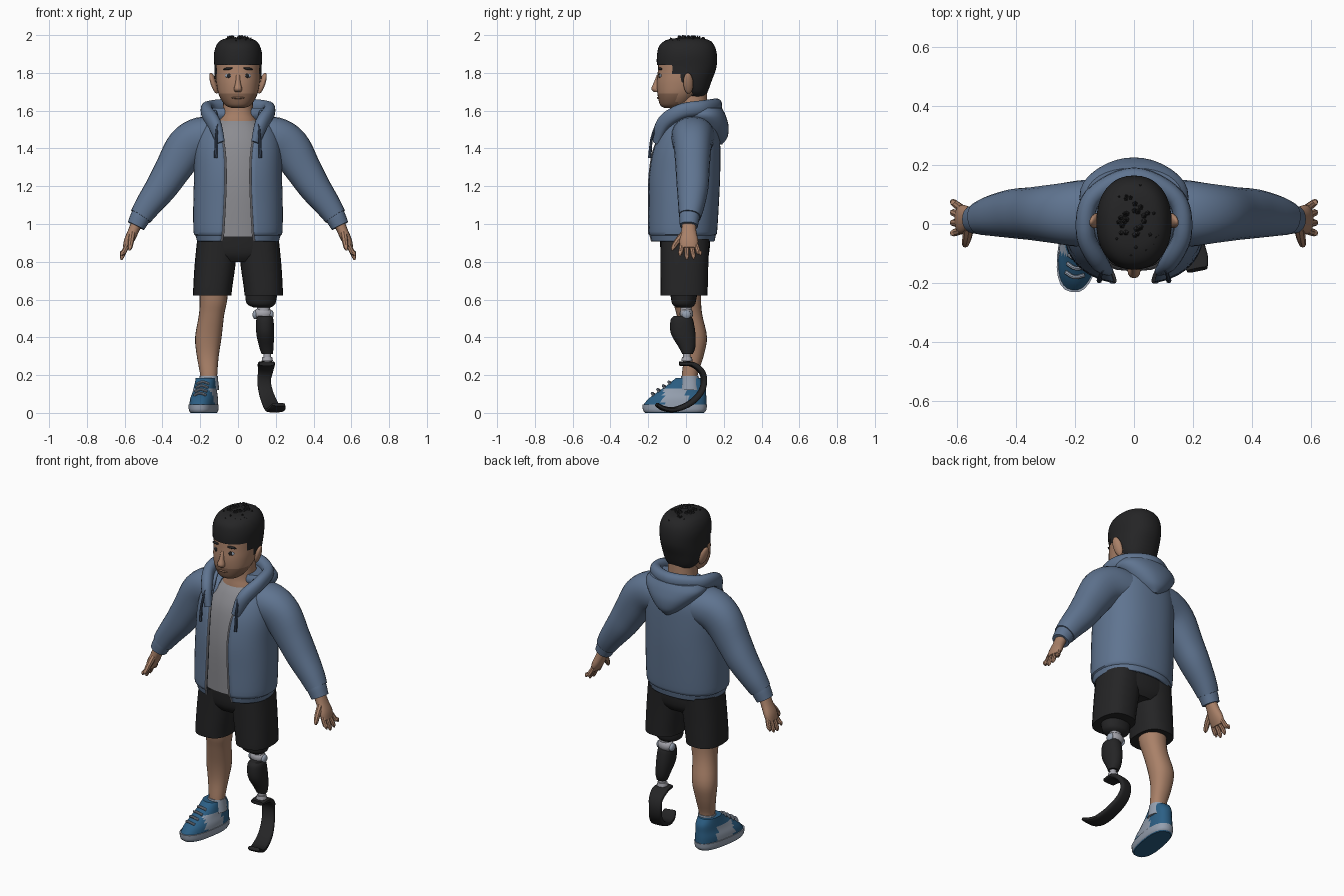
import bpy, bmesh, math, random
from mathutils import Vector, Matrix

random.seed(4)


def mat(name, r, g, b):
    m = bpy.data.materials.new(name)
    m.diffuse_color = (r, g, b, 1)
    return m


SKIN = mat("skin", 0.40, 0.22, 0.14)
STUBBLE = mat("stubble_skin", 0.25, 0.135, 0.085)
BLACK = mat("black", 0.018, 0.018, 0.019)
JACKET = mat("jacket_blue", 0.115, 0.175, 0.28)
TRIM = mat("dark_blue_trim", 0.05, 0.075, 0.125)
SHIRT = mat("shirt_grey", 0.26, 0.26, 0.28)
SHOE = mat("shoe_blue", 0.025, 0.115, 0.235)
PALE = mat("pale_grey", 0.30, 0.35, 0.43)
METAL = mat("metal_grey", 0.38, 0.38, 0.42)


def finish(name, bm, mats, rule=None):
    bmesh.ops.recalc_face_normals(bm, faces=bm.faces)
    for f in bm.faces:
        f.material_index = rule(f.calc_center_median()) if rule else 0
    me = bpy.data.meshes.new(name)
    bm.to_mesh(me)
    bm.free()
    for m in mats:
        me.materials.append(m)
    ob = bpy.data.objects.new(name, me)
    bpy.context.collection.objects.link(ob)
    return ob


def smooth_rows(rows, sub):
    """Catmull-Rom resampling of whole section rows."""
    out, k = [], len(rows)
    for i in range(k - 1):
        q = [rows[max(i - 1, 0)], rows[i], rows[i + 1], rows[min(i + 2, k - 1)]]
        for j in range(sub):
            t = j / sub
            out.append([0.5 * (2 * b + (c - a) * t + (2 * a - 5 * b + 4 * c - d) * t * t
                               + (3 * b - a - 3 * c + d) * t ** 3) for a, b, c, d in zip(*q)])
    return out + [list(rows[-1])]


def loft(name, rows, mats, ref=None, n=24, sub=4, p=2.2, rule=None, keep=None, matrix=None):
    """Rows are x, y, z, half width, half depth and, optionally, half gap at the front.
    Sections are level unless ref is given; then they follow the path."""
    rows = smooth_rows(rows, sub)
    gap = len(rows[0]) > 5
    bm, rings = bmesh.new(), []
    for i, r in enumerate(rows):
        c, a, b = Vector(r[:3]), max(r[3], 0.002), max(r[4], 0.002)
        side, up = Vector((1, 0, 0)), Vector((0, 1, 0))
        if ref:
            t = (Vector(rows[min(i + 1, len(rows) - 1)][:3]) - Vector(rows[max(i - 1, 0)][:3])).normalized()
            v = Vector(ref)
            side = (v - t * v.dot(t)).normalized()
            up = t.cross(side)
        a0 = math.asin(min(1, r[5] / a) ** (p / 2)) if gap else 0
        ring = []
        for k in range(n):
            th = a0 + (2 * math.pi - 2 * a0) * k / (n - 1 if gap else n)
            s, co = math.sin(th), -math.cos(th)
            ring.append(bm.verts.new(c + side * a * math.copysign(abs(s) ** (2 / p), s)
                                     + up * b * math.copysign(abs(co) ** (2 / p), co)))
        rings.append(ring)
    for A, B in zip(rings, rings[1:]):
        for k in range(n - 1 if gap else n):
            j = (k + 1) % n
            bm.faces.new((A[k], A[j], B[j], B[k]))
    if not gap:
        bm.faces.new(rings[0])
        bm.faces.new(rings[-1])
    if keep:
        bmesh.ops.delete(bm, geom=[f for f in bm.faces if not keep(f.calc_center_median())], context='FACES')
    ob = finish(name, bm, mats, rule)
    if matrix:
        ob.data.transform(matrix)
    return ob


def ball(name, loc, size, m, rot=(0, 0, 0)):
    bm = bmesh.new()
    bmesh.ops.create_uvsphere(bm, u_segments=16, v_segments=10, radius=1)
    ob = finish(name, bm, [m])
    ob.location, ob.scale, ob.rotation_euler = loc, size, rot
    return ob


# Head, neck and face
loft("neck", [(0, .03, 1.48, .125, .1), (0, .03, 1.55, .1, .092), (0, .03, 1.6, .082, .085),
              (0, .03, 1.72, .075, .08)], [SKIN])
loft("head", [(0, -.08, 1.615, .035, .035), (0, -.065, 1.63, .068, .072), (0, -.045, 1.68, .1, .105),
              (0, -.02, 1.74, .114, .135), (0, 0, 1.8, .119, .15), (0, .005, 1.88, .117, .146),
              (0, .005, 1.94, .09, .115), (0, .005, 1.965, .03, .04)], [SKIN, STUBBLE], n=32, sub=5,
     rule=lambda c: int(c.z < 1.695 and c.y < -.05))
loft("nose", [(0, -.142, 1.79, .011, .012), (0, -.154, 1.75, .013, .016), (0, -.158, 1.715, .022, .026),
              (0, -.152, 1.698, .014, .016)], [SKIN], n=12)
ball("mouth", (0, -.146, 1.668), (.034, .008, .006), STUBBLE)
for s in (1, -1):
    ball("ear", (s * .128, .012, 1.745), (.016, .027, .058), SKIN, (.15, s * .28, s * .3))
    ball("eye_white", (s * .05, -.137, 1.785), (.02, .006, .011), PALE, (0, 0, s * .3))
    ball("iris", (s * .049, -.141, 1.785), (.011, .005, .012), BLACK, (0, 0, s * .3))
    ball("eyebrow", (s * .054, -.137, 1.822), (.027, .008, .007), BLACK, (0, s * .12, s * .3))


# Hair cut to a hairline, with short tufts
def hairline(c):
    return c.z > (1.845 if c.y < -.065 else 1.79 if c.y < -.015 else 1.75 if c.y < .03 else 1.66)


loft("hair", [(0, .05, 1.665, .06, .045), (0, .03, 1.7, .1, .085), (0, 0, 1.76, .122, .137),
              (0, .004, 1.83, .125, .157), (0, .005, 1.9, .127, .158), (0, .005, 1.95, .112, .142),
              (0, .01, 1.978, .08, .1), (0, .01, 1.986, .02, .03)], [BLACK], n=40, sub=6, keep=hairline)
bm = bmesh.new()
for i in range(36):
    a, q = random.uniform(0, 2 * math.pi), random.uniform(.2, 1)
    pos = Vector((.095 * q * math.cos(a), .01 + .125 * q * math.sin(a), 1.983 - .035 * q ** 3))
    tilt = Matrix.Rotation(.6 * q, 4, Vector((-math.sin(a), math.cos(a), 0)))
    bmesh.ops.create_cone(bm, segments=5, radius1=.022, radius2=.002, depth=.034,
                          matrix=Matrix.Translation(pos) @ tilt)
finish("hair_tufts", bm, [BLACK])

# Shirt and open jacket
loft("shirt", [(0, -.01, .93, .19, .145), (0, 0, 1.2, .195, .16), (0, .01, 1.4, .18, .145),
               (0, .02, 1.5, .14, .115), (0, .03, 1.55, .1, .088)], [SHIRT])
body = [(0, -.02, .91, .21, .165, .085), (0, -.02, .945, .22, .172, .08), (0, -.02, .96, .229, .178, .078),
        (0, -.015, 1.1, .23, .182, .07), (0, -.01, 1.25, .226, .184, .065), (0, 0, 1.38, .224, .175, .07),
        (0, .015, 1.47, .21, .157, .085), (0, .03, 1.54, .175, .13, .1), (0, .04, 1.6, .135, .1, .115)]
jacket = loft("jacket_body", body, [JACKET], n=48, p=2.3)
mod = jacket.modifiers.new("cloth", 'SOLIDIFY')
mod.thickness, mod.offset = .014, 0
collar = [(.092, -.155, 1.43), (.125, -.12, 1.53), (.165, -.03, 1.595), (.14, .09, 1.615)]
path = collar + [(0, .16, 1.625)] + [(-x, y, z) for x, y, z in reversed(collar)]
loft("hood_rim", [(*q, .025 if i in (0, 8) else .04, .018 if i in (0, 8) else .032)
                  for i, q in enumerate(path)], [JACKET], ref=(0, 0, 1), n=16, sub=6)
loft("hood_back", [(0, .14, 1.42, .025, .05), (0, .13, 1.46, .085, .09), (0, .115, 1.52, .145, .11),
                   (0, .09, 1.575, .185, .12), (0, .085, 1.615, .165, .105)], [JACKET], n=32)

for s in (1, -1):
    # Jacket trims
    edge = [(s * w, cy - b * (1 - (w / a) ** 2.3) ** (1 / 2.3) - .004, z, .006, .006)
            for _, cy, z, a, b, w in body[:7]]
    loft("zipper", edge, [METAL], ref=(1, 0, 0), n=8)
    loft("drawstring", [(s * .108, -.155, 1.53, .007, .007), (s * .116, -.182, 1.45, .007, .007),
                        (s * .118, -.192, 1.35, .009, .009)], [TRIM], ref=(1, 0, 0), n=8)
    loft("pocket_slit", [(s * .165, -.153, 1.13, .004, .004), (s * .183, -.138, 1.08, .004, .004),
                         (s * .198, -.122, 1.03, .004, .004)], [TRIM], ref=(1, 0, 0), n=6)
    # Sleeve and cuff
    loft("sleeve", [(s * x, y, z, a, b) for x, y, z, a, b in (
        (.1, .04, 1.46, .115, .1), (.19, .035, 1.455, .112, .112), (.27, .035, 1.405, .1, .112),
        (.345, .035, 1.29, .09, .096), (.405, .035, 1.195, .084, .085), (.475, .028, 1.1, .07, .07),
        (.515, .02, 1.04, .058, .06))], [JACKET], ref=(0, 1, 0))
    loft("cuff", [(s * x, y, z, a, b) for x, y, z, a, b in (
        (.508, .02, 1.05, .054, .055), (.52, .018, 1.03, .053, .053), (.54, .015, .99, .048, .048))],
        [JACKET], ref=(0, 1, 0))
    # Hand
    loft("palm", [(s * x, y, z, a, b) for x, y, z, a, b in (
        (.53, .015, 1.02, .035, .03), (.555, .015, .96, .04, .028), (.578, .015, .91, .05, .026),
        (.592, .015, .872, .045, .018))], [SKIN], ref=(0, 1, 0), n=16)
    for i in range(4):
        y, e = -.022 + .025 * i, (.02, 0, .004, .025)[i]
        loft("finger", [(s * .585, y, .89, .013, .013), (s * .604, y * 1.25, .852, .013, .013),
                        (s * .614, y * 1.4, .825 + e, .011, .011), (s * .618, y * 1.45, .81 + e, .004, .004)],
             [SKIN], ref=(0, 1, 0), n=8)
    loft("thumb", [(s * .56, -.01, .95, .018, .018), (s * .566, -.045, .91, .016, .016),
                   (s * .572, -.068, .875, .012, .012), (s * .575, -.073, .86, .004, .004)],
         [SKIN], ref=(1, 0, 0), n=8)
    # Shorts leg
    loft("shorts_leg", [(s * .136, -.01, .622, .102, .124), (s * .134, -.01, .66, .103, .125),
                        (s * .122, -.008, .78, .108, .126), (s * .108, -.005, .92, .108, .13)],
         [BLACK], p=2.5)
loft("shorts_hips", [(0, -.005, .8, .13, .1), (0, -.005, .85, .205, .128), (0, -.005, .97, .2, .135)], [BLACK], p=2.5)

# Natural leg with sock
loft("leg", [(-.13, 0, .72, .08, .085), (-.13, .005, .6, .073, .075), (-.14, .018, .52, .067, .068),
             (-.157, .044, .4, .07, .067), (-.16, .04, .3, .058, .053), (-.155, .02, .2, .045, .042),
             (-.155, .02, .14, .045, .045)], [SKIN])
loft("sock", [(-.155, .02, .12, .056, .056), (-.155, .02, .17, .05, .05), (-.155, .02, .195, .048, .046)], [PALE])

# Shoe: sole, upper with side panel, laces
turn = Matrix.Translation((-.182, -.06, 0)) @ Matrix.Rotation(-.17, 4, 'Z')
loft("sole", [(0, 0, 0, .062, .158), (0, 0, .015, .07, .17), (0, 0, .045, .072, .174)], [PALE, SHOE],
     p=2.5, rule=lambda c: int(c.z < .005), matrix=turn)
loft("shoe_upper", [(0, 0, .04, .068, .17), (0, .015, .075, .067, .155), (0, .038, .11, .06, .13),
                    (0, .065, .15, .056, .1), (0, .076, .185, .053, .068)], [SHOE, PALE], p=2.4, n=32,
     rule=lambda c: int(abs(c.x) > .03 and -.05 < c.y < .075 and c.z < .125), matrix=turn)
for i in range(4):
    y, z = -.122 + .03 * i, .1 + .02 * i
    loft("lace", [(-.032, y + .012, z - .006, .007, .007), (0, y, z + .005, .007, .007),
                  (.032, y + .012, z - .006, .007, .007)], [PALE], ref=(0, 1, 0), n=8, matrix=turn)

# Artificial leg: socket, knee joint, shin, tube and running blade
loft("socket", [(.13, -.01, .68, .085, .08), (.122, -.012, .61, .083, .068), (.123, -.012, .575, .073, .06),
                (.128, -.01, .558, .045, .04)], [BLACK])
ball("knee_joint", (.133, .002, .525), (.05, .036, .036), METAL)
for s in (1, -1):
    ball("knee_bolt", (.133 + s * .042, .002, .52), (.014, .024, .024), PALE)
loft("knee_link", [(.135, 0, .57, .035, .03), (.138, 0, .47, .032, .03)], [METAL], n=12)
loft("shin_shell", [(.142, -.02, .512, .036, .045), (.142, -.022, .49, .046, .06), (.144, -.015, .42, .047, .065),
                    (.15, .005, .35, .038, .045), (.155, .008, .312, .03, .028)], [BLACK])
loft("ankle_tube", [(.155, .005, .33, .02, .02), (.155, .005, .255, .02, .02)], [METAL], n=16)
loft("ankle_clamp", [(.155, .005, .295, .026, .026), (.155, .005, .275, .03, .03)], [METAL], n=16)
loft("blade", [(.152, -.035, .26, .04, .011), (.15, .03, .258, .046, .014), (.146, .08, .222, .04, .015),
               (.138, .095, .17, .036, .015), (.148, .078, .108, .038, .015), (.17, .02, .05, .042, .015),
               (.19, -.06, .018, .045, .014), (.207, -.12, .024, .045, .013), (.215, -.155, .045, .035, .01)],
     [BLACK], ref=(1, .15, 0), n=20, sub=5, p=3.5)

# Smooth shading with sharp edges kept
for ob in bpy.data.objects:
    ob.select_set(True)
bpy.context.view_layer.objects.active = jacket
bpy.ops.object.shade_smooth_by_angle(angle=math.radians(40))
